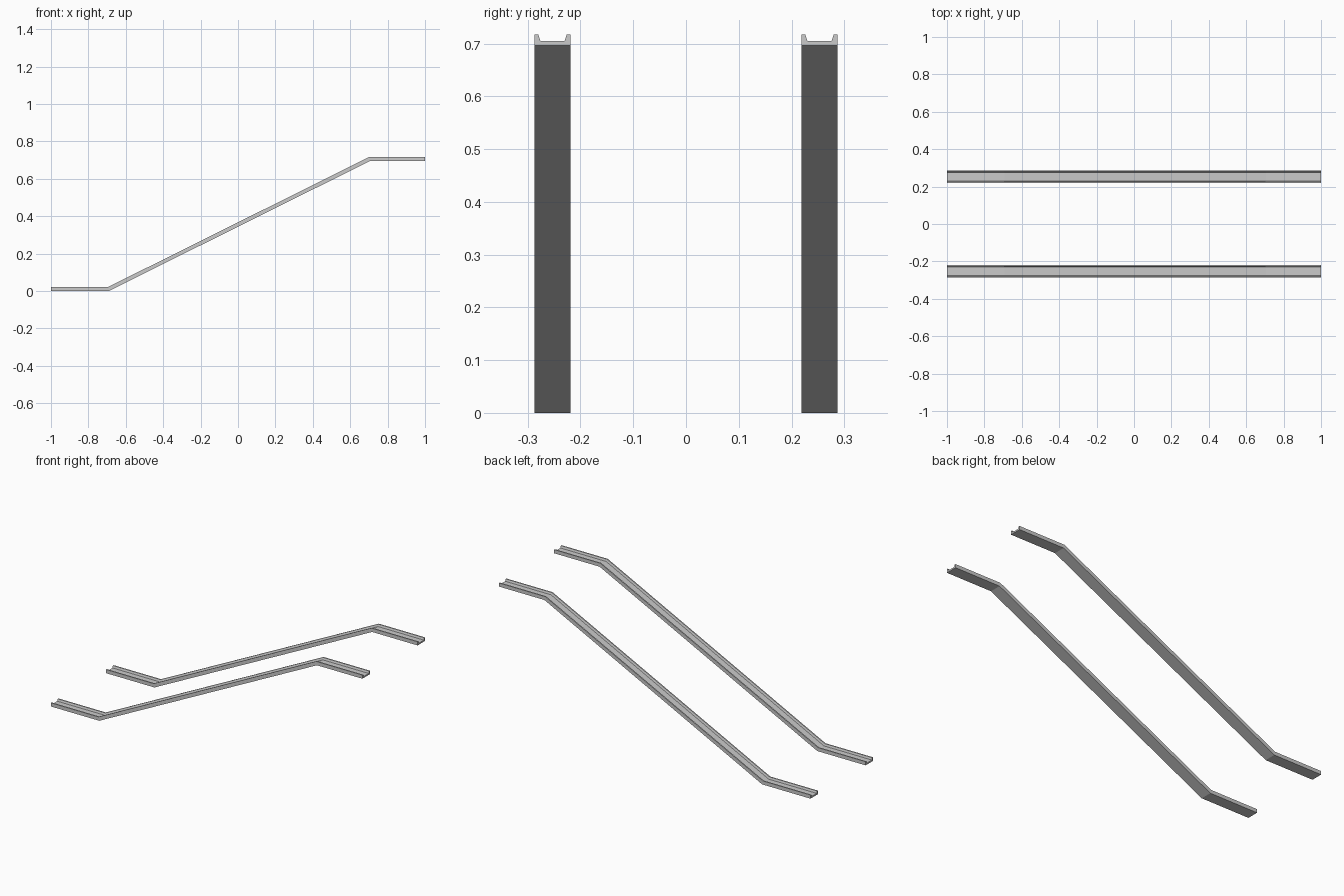
import bpy, bmesh, math
from mathutils import Vector

cube = bpy.data.objects.get("Cube")
if cube:
    bpy.data.objects.remove(cube, do_unlink=True)

# Bare metal
GREY = (0.6, 0.6, 0.6, 1.0)
metal = bpy.data.materials.new("grey_metal")
metal.use_nodes = True
metal.diffuse_color = GREY
metal.node_tree.nodes["Principled BSDF"].inputs["Base Color"].default_value = GREY

HALF, HEIGHT, FLOOR = 0.034, 0.021, 0.009
RIM, FOOT = 0.007, 0.011
OFFSET = 0.253

# Channel section as (across, up), and the underside path as (x, z)
half_section = [(HALF, 0), (HALF, HEIGHT), (HALF - RIM, HEIGHT), (HALF - FOOT, FLOOR)]
section = half_section + [(-y, z) for y, z in reversed(half_section)]
path = [Vector(p) for p in ((-1, 0), (-0.69, 0), (0.708, 0.696), (1, 0.696))]


def miter(i):
    """Up direction at a path point, stretched to keep the channel depth constant."""
    before = (path[i] - path[max(i - 1, 0)]).normalized() if i else None
    after = (path[i + 1] - path[i]).normalized() if i < len(path) - 1 else None
    before, after = before or after, after or before
    along = (before + after).normalized()
    return Vector((-along.y, along.x)) / along.dot(after)


def rail(name, y_centre):
    bm = bmesh.new()
    rings = []
    for i, p in enumerate(path):
        up = miter(i)
        rings.append([bm.verts.new((p.x + up.x * h, y_centre + y, p.y + up.y * h))
                      for y, h in section])
    n = len(section)
    for a, b in zip(rings, rings[1:]):
        for j in range(n):
            k = (j + 1) % n
            bm.faces.new((a[j], a[k], b[k], b[j]))
    # End caps
    bm.faces.new(rings[0])
    bm.faces.new(rings[-1])
    bmesh.ops.recalc_face_normals(bm, faces=bm.faces)
    mesh = bpy.data.meshes.new(name)
    bm.to_mesh(mesh)
    bm.free()
    mesh.materials.append(metal)
    bpy.context.collection.objects.link(bpy.data.objects.new(name, mesh))


# Matching pair of ramp rails
rail("front_rail", -OFFSET)
rail("back_rail", OFFSET)
